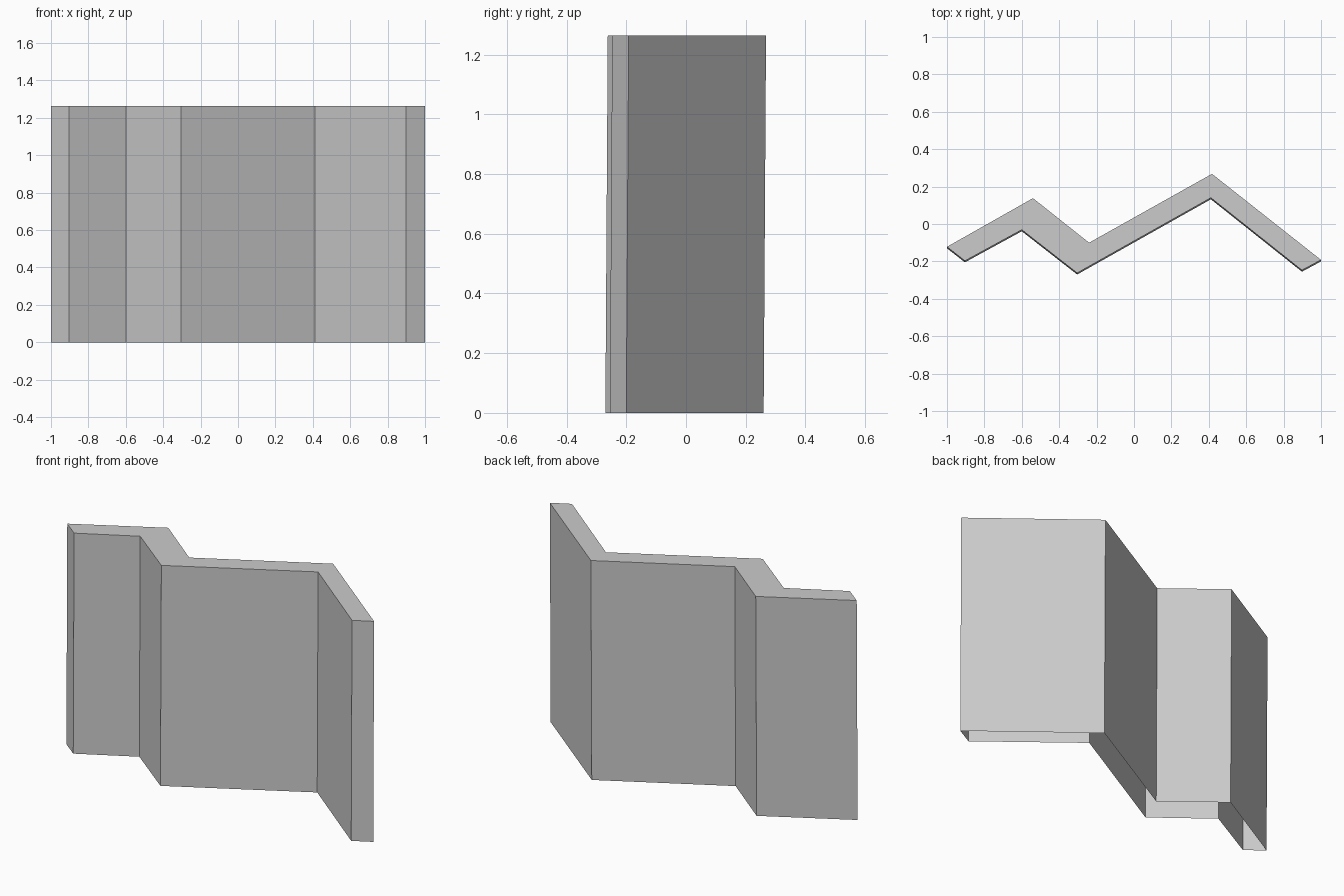
import bpy
import bmesh

if "Cube" in bpy.data.objects:
    bpy.data.objects.remove(bpy.data.objects["Cube"])

HEIGHT = 1.264
LEAN = 0.008  # slight backward lean from base to top

# Zigzag footprint at the top: back edge left to right, then front edge right to left
outline = [
    (-1.0, -0.122), (-0.54, 0.138), (-0.24, -0.10), (0.417, 0.268), (1.0, -0.192),
    (0.898, -0.247), (0.411, 0.14), (-0.304, -0.262), (-0.60, -0.031), (-0.904, -0.197),
]

grey = bpy.data.materials.new("plain grey")
grey.diffuse_color = (0.6, 0.6, 0.6, 1.0)
grey.use_nodes = True
grey.node_tree.nodes["Principled BSDF"].inputs["Base Color"].default_value = grey.diffuse_color

# Folded wall: side panels and a closed top, open underneath
bm = bmesh.new()
top = [bm.verts.new((x, y, HEIGHT)) for x, y in outline]
base = [bm.verts.new((x, y - LEAN, 0.0)) for x, y in outline]
n = len(outline)
for i in range(n):
    j = (i + 1) % n
    bm.faces.new((base[i], top[i], top[j], base[j]))
bm.faces.new(top[::-1])
bm.normal_update()

mesh = bpy.data.meshes.new("folded_wall")
bm.to_mesh(mesh)
bm.free()
mesh.materials.append(grey)
wall = bpy.data.objects.new("folded_wall", mesh)
bpy.context.collection.objects.link(wall)
